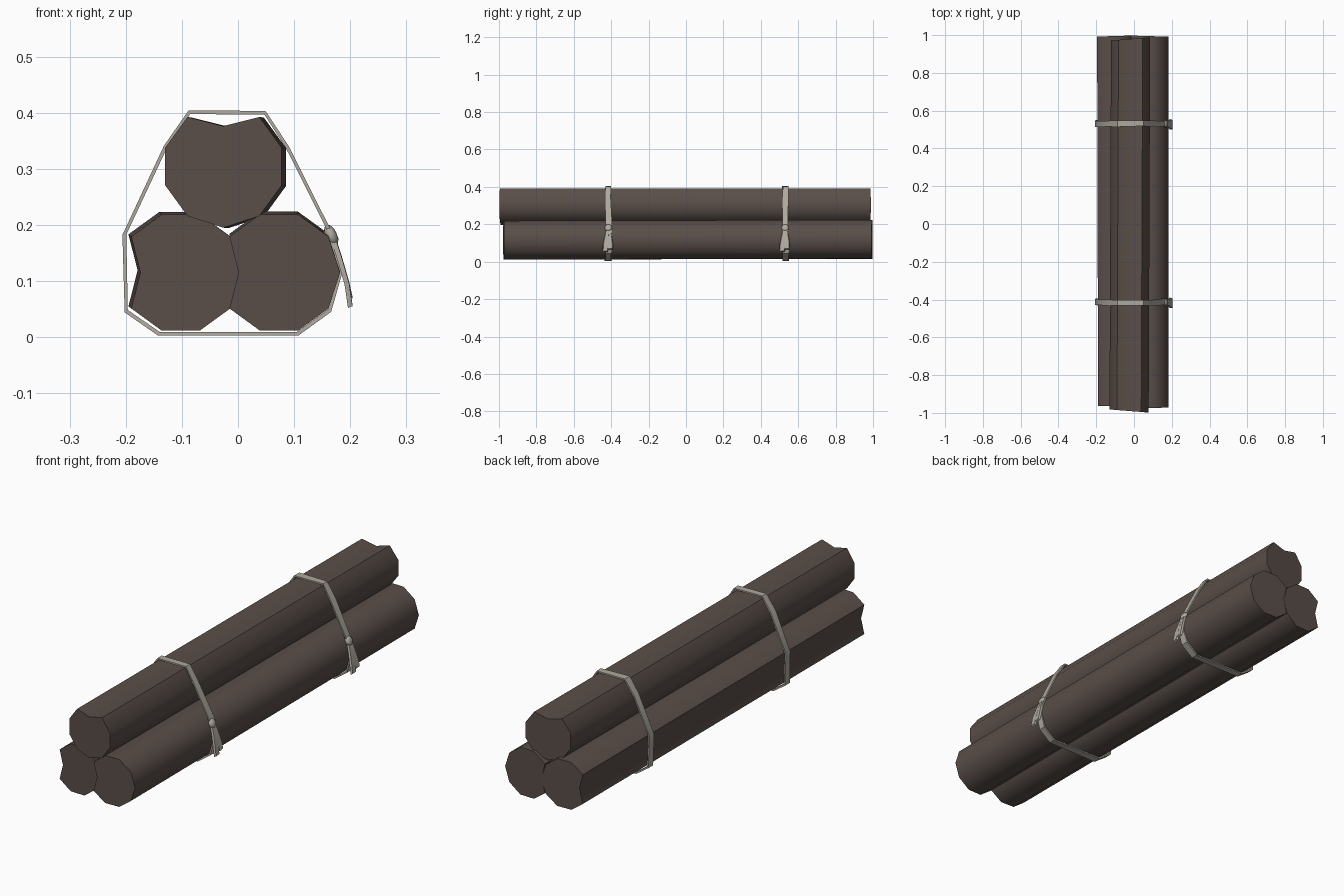
import bpy, bmesh, math, random
from mathutils import Vector

if "Cube" in bpy.data.objects:
    bpy.data.objects.remove(bpy.data.objects["Cube"])

random.seed(4)


def material(name, rgb):
    m = bpy.data.materials.new(name)
    m.diffuse_color = (*rgb, 1)
    m.use_nodes = True
    m.node_tree.nodes["Principled BSDF"].inputs["Base Color"].default_value = m.diffuse_color
    return m


BARK = material("dark_brown_wood", (0.100, 0.076, 0.066))
CLOTH = material("pale_grey_cloth", (0.43, 0.40, 0.35))


def finish(name, bm, mat, angle):
    bmesh.ops.recalc_face_normals(bm, faces=bm.faces)
    me = bpy.data.meshes.new(name)
    bm.to_mesh(me)
    bm.free()
    ob = bpy.data.objects.new(name, me)
    bpy.context.collection.objects.link(ob)
    me.materials.append(mat)
    bpy.ops.object.select_all(action='DESELECT')
    ob.select_set(True)
    bpy.context.view_layer.objects.active = ob
    bpy.ops.object.shade_smooth_by_angle(angle=math.radians(angle))
    return ob


def loft(bm, rings):
    """Skin closed rings of points and cap both ends."""
    rows = [[bm.verts.new(p) for p in ring] for ring in rings]
    n = len(rows[0])
    for a, b in zip(rows, rows[1:]):
        for i in range(n):
            j = (i + 1) % n
            bm.faces.new((a[i], a[j], b[j], b[i]))
    bm.faces.new(rows[0])
    bm.faces.new(rows[-1])


# Logs: ten-sided, with one corner pushed in as a groove
def log(name, front, back, y0, y1, groove, tilt):
    rings = []
    for (cx, cz), y, t in ((front, y0, tilt), (back, y1, -tilt)):
        ring = []
        for i in range(10):
            r = 0.072 if i == 0 else 0.109
            a = math.radians(groove + 36 * i)
            dx = r * math.cos(a)
            ring.append((cx + dx, y - t * dx, cz + r * math.sin(a)))
        rings.append(ring)
    bm = bmesh.new()
    loft(bm, rings)
    finish(name, bm, BARK, 40)


log("lower_left_log", (-0.102, 0.115), (-0.107, 0.119), -0.965, 0.995, 180, 0.03)
log("lower_right_log", (0.073, 0.115), (0.073, 0.120), -0.975, 0.995, 180, -0.03)
log("top_log", (-0.026, 0.304), (-0.018, 0.303), -0.99, 0.98, 90, 0.08)

# Binding straps: a ribbon pulled around the outside of the stack
OUTLINE = [(-0.088, 0.404), (0.049, 0.403), (0.090, 0.341), (0.163, 0.196),
           (0.187, 0.118), (0.166, 0.045), (0.108, 0.003), (-0.143, 0.003),
           (-0.202, 0.044), (-0.206, 0.182), (-0.132, 0.341)]


def tail(bm, y, lean, end_z):
    """A flat loose end that hangs from the knot and widens."""
    path = [(0.166, 0.186, 0.008), (0.181, 0.140, 0.012),
            (0.194, 0.095, 0.017), (0.200, end_z, 0.014)]
    rings = []
    for k, (x, z, w) in enumerate(path):
        yc = y + lean * k / 3
        rings.append([(x - 0.004, yc - w, z - 0.002), (x - 0.004, yc + w, z - 0.002),
                      (x + 0.004, yc + w * 0.8, z + 0.004), (x + 0.004, yc - w * 0.8, z + 0.001)])
    loft(bm, rings)


def strap(name, y):
    centre = Vector((0, 0, 0.2))
    bm = bmesh.new()
    rows = []
    for x, z in OUTLINE:
        yc = y + random.uniform(-0.004, 0.004)
        w = random.uniform(0.014, 0.018)
        row = []
        for depth in (0, 0.007):
            for s in ((-w, w) if depth == 0 else (w, -w)):
                p = Vector((x, 0, z))
                p += (centre - p).normalized() * depth
                row.append(bm.verts.new((p.x, yc + s, p.z)))
        rows.append(row)
    for a, b in zip(rows, rows[1:] + rows[:1]):
        for i in range(4):
            j = (i + 1) % 4
            bm.faces.new((a[i], a[j], b[j], b[i]))
    finish(name + "_band", bm, CLOTH, 35)

    # Knot: a pinched lump on the right side
    bm = bmesh.new()
    bmesh.ops.create_icosphere(bm, subdivisions=2, radius=1)
    lean = math.radians(25)
    for v in bm.verts:
        px, py, pz = v.co.x * 0.011, v.co.y * 0.020, v.co.z * 0.021
        v.co = (0.166 + px * math.cos(lean) - pz * math.sin(lean), y + py,
                0.181 + px * math.sin(lean) + pz * math.cos(lean))
    finish(name + "_knot", bm, CLOTH, 40)

    # Two loose ends
    bm = bmesh.new()
    tail(bm, y - 0.003, -0.014, 0.054)
    tail(bm, y + 0.004, 0.006, 0.068)
    finish(name + "_tails", bm, CLOTH, 35)


strap("front_strap", -0.415)
strap("back_strap", 0.53)
